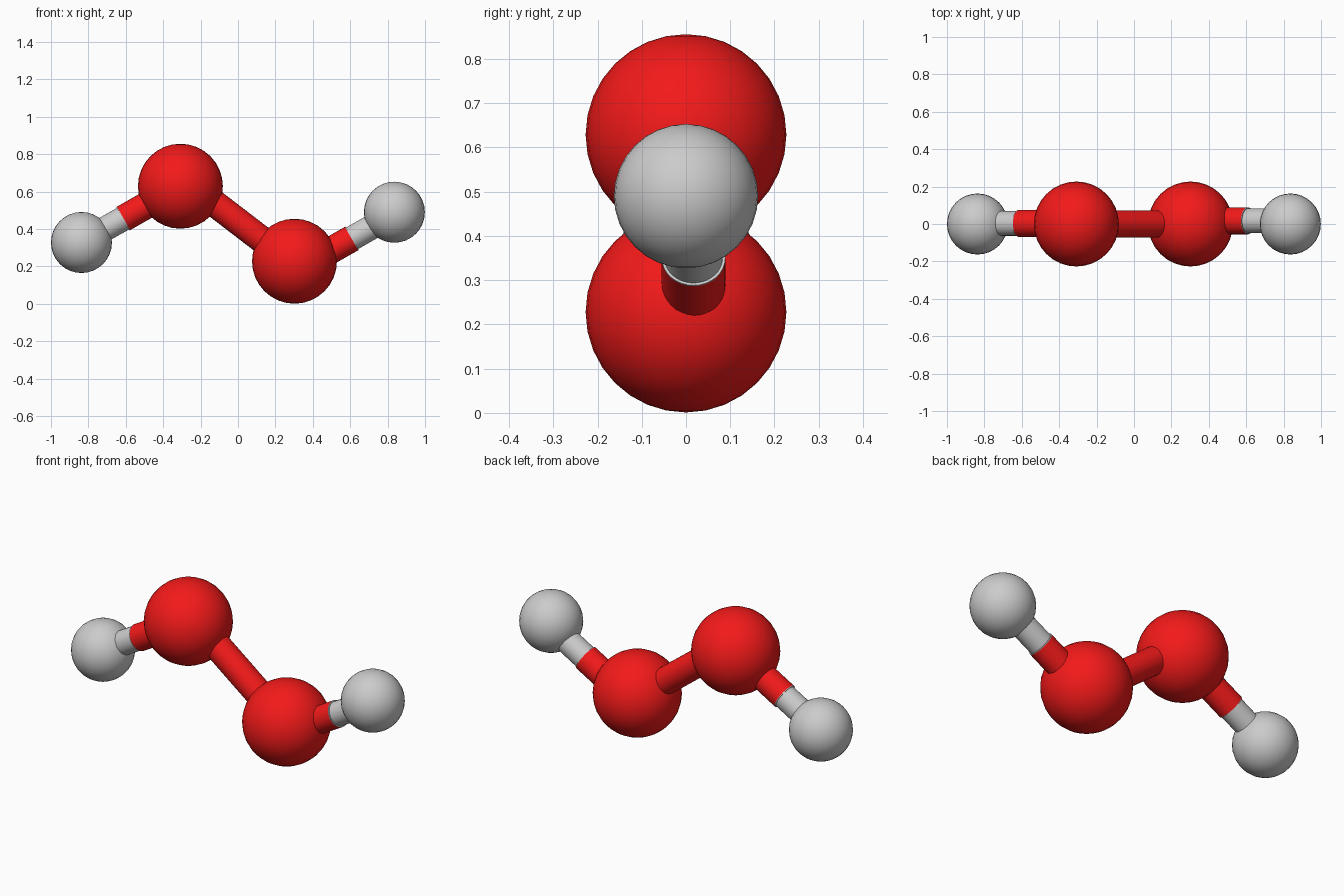
import bpy
import math
from mathutils import Vector

if "Cube" in bpy.data.objects:
    bpy.data.objects.remove(bpy.data.objects["Cube"])

red = bpy.data.materials.new("red")
red.diffuse_color = (0.9, 0.01, 0.01, 1)
red.use_nodes = True
red.node_tree.nodes["Principled BSDF"].inputs["Base Color"].default_value = red.diffuse_color


def finish(obj, name, mat):
    obj.name = name
    if mat:
        obj.data.materials.append(mat)
    bpy.ops.object.shade_smooth_by_angle(angle=math.radians(40))


def ball(name, pos, radius, mat=None):
    bpy.ops.mesh.primitive_uv_sphere_add(segments=32, ring_count=16,
                                         radius=radius, location=pos)
    finish(bpy.context.object, name, mat)


def rod(name, a, b, radius, mat=None):
    a, b = Vector(a), Vector(b)
    axis = b - a
    bpy.ops.mesh.primitive_cylinder_add(vertices=32, radius=radius,
                                        depth=axis.length, location=(a + b) / 2)
    obj = bpy.context.object
    obj.rotation_mode = 'QUATERNION'
    obj.rotation_quaternion = axis.to_track_quat('Z', 'Y')
    finish(obj, name, mat)


# Large red atoms and small grey atoms
ball("oxygen_left", (-0.308, 0, 0.629), 0.227, red)
ball("oxygen_right", (0.302, 0, 0.228), 0.227, red)
ball("hydrogen_left", (-0.837, 0, 0.328), 0.163)
ball("hydrogen_right", (0.836, 0, 0.490), 0.163)

# Central bond
rod("bond_center", (-0.24, 0, 0.625), (0.24, 0, 0.257), 0.072, red)


# Outer bonds: red half, thin grey collar, slimmer grey half
def outer_bond(side, junction, direction):
    j, d = Vector(junction), Vector(direction).normalized()
    rod("bond_red_" + side, j - d * 0.24, j, 0.072, red)
    rod("bond_collar_" + side, j, j + d * 0.004, 0.072)
    rod("bond_grey_" + side, j, j + d * 0.19, 0.066)


outer_bond("left", (-0.612, 0.003, 0.457), (-0.529, 0, -0.301))
outer_bond("right", (0.607, 0.017, 0.349), (0.529, 0, 0.301))
